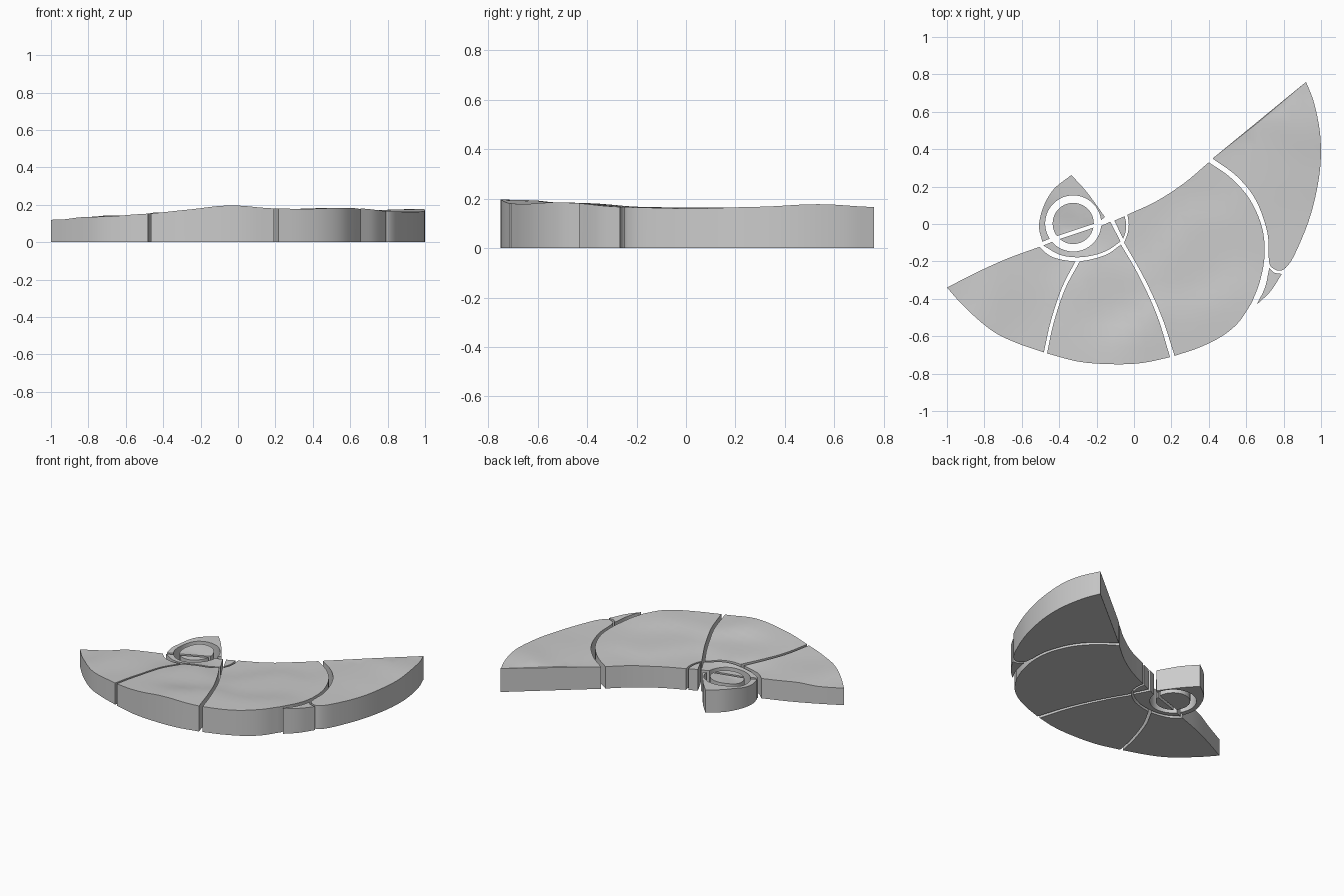
import bpy, bmesh, math
from mathutils import Vector
from mathutils.geometry import delaunay_2d_cdt

if "Cube" in bpy.data.objects:
    bpy.data.objects.remove(bpy.data.objects["Cube"])

# Height samples (x, y, z) of the gently rolling top surface
HILLS = [(-1, -.34, .12), (-.75, -.57, .135), (-.48, -.69, .15), (-.28, -.73, .174),
         (-.05, -.75, .2), (.2, -.71, .18), (.4, -.65, .177), (.57, -.52, .188),
         (.65, -.43, .18), (.79, -.27, .165), (.93, .0, .16), (1, .3, .166),
         (.99, .53, .18), (.92, .76, .165), (.42, .35, .155), (0, .05, .15),
         (-.33, .26, .16), (-.5, -.12, .14), (.35, -.2, .165), (-.2, -.4, .165),
         (-.6, -.4, .145), (.7, -.1, .165), (.7, .3, .165)]


def height(x, y):
    total = weight = 0
    for hx, hy, hz in HILLS:
        w = math.exp(-((x - hx) ** 2 + (y - hy) ** 2) / (2 * .11 ** 2)) + 1e-9
        total += w * hz
        weight += w
    return total / weight


def curve(*pts, n=5):
    """Smooth curve through the points (last point left to the next edge)."""
    p = [Vector(q) for q in pts]
    p = [2 * p[0] - p[1]] + p + [2 * p[-1] - p[-2]]
    out = []
    for a, b, c, d in zip(p, p[1:], p[2:], p[3:]):
        steps = n if len(pts) > 2 else 1
        for i in range(steps):
            t = i / steps
            out.append(.5 * (2 * b + (c - a) * t + (2 * a - 5 * b + 4 * c - d) * t * t
                             + (3 * b - a - 3 * c + d) * t ** 3))
    return out


def arc(r, a0, a1, n=28):
    """Arc about the eye centre, both ends included."""
    return [Vector((-.325 + r * math.cos(math.radians(a0 + (a1 - a0) * i / n)),
                    .003 + r * math.sin(math.radians(a0 + (a1 - a0) * i / n))))
            for i in range(n + 1)]


def inside(x, y, poly):
    hit = False
    for a, b in zip(poly, poly[1:] + poly[:1]):
        if (a.y > y) != (b.y > y) and x < a.x + (y - a.y) * (b.x - a.x) / (b.y - a.y):
            hit = not hit
    return hit


def slab(name, *edges, step=.06):
    """Flat-bottomed plate with the given outline and a rolling top."""
    poly = [p for e in edges for p in e]
    n = len(poly)
    pts = list(poly)
    for i in range(-17, 18):
        for j in range(-17, 18):
            x, y = i * step, j * step
            if inside(x, y, poly) and min((p - Vector((x, y))).length for p in poly) > .025:
                pts.append(Vector((x, y)))
    rim = [(i, (i + 1) % n) for i in range(n)]
    verts, _, faces, *_ = delaunay_2d_cdt(pts, rim, [], 1, 1e-5)
    bm = bmesh.new()
    top = [bm.verts.new((v.x, v.y, height(v.x, v.y))) for v in verts]
    for f in faces:
        c = sum((verts[i] for i in f), Vector((0, 0))) / len(f)
        if inside(c.x, c.y, poly):
            bm.faces.new([top[i] for i in f])
    bmesh.ops.delete(bm, geom=[v for v in bm.verts if not v.link_faces], context='VERTS')
    ext = bmesh.ops.extrude_face_region(bm, geom=bm.faces[:], use_keep_orig=True)
    for v in ext['geom']:
        if isinstance(v, bmesh.types.BMVert):
            v.co.z = 0
    bmesh.ops.recalc_face_normals(bm, faces=bm.faces[:])
    mesh = bpy.data.meshes.new(name)
    bm.to_mesh(mesh)
    bm.free()
    ob = bpy.data.objects.new(name, mesh)
    bpy.context.collection.objects.link(ob)
    bpy.ops.object.select_all(action='DESELECT')
    ob.select_set(True)
    bpy.context.view_layer.objects.active = ob
    bpy.ops.object.shade_smooth_by_angle(angle=math.radians(25))


# Big crescent plates, left to right
slab("left_tip_plate",
     curve((-1, -.34), (-.85, -.263), (-.68, -.186), (-.505, -.122)),
     curve((-.505, -.122), (-.45, -.17), (-.38, -.192), (-.313, -.2)),
     curve((-.313, -.2), (-.385, -.34), (-.445, -.52), (-.482, -.686)),
     curve((-.482, -.686), (-.63, -.635), (-.76, -.57), (-.9, -.45), (-1, -.34)))

slab("lower_plate",
     curve((-.29, -.2), (-.22, -.187), (-.14, -.16), (-.07, -.11)),
     curve((-.07, -.11), (.02, -.265), (.12, -.48), (.193, -.712)),
     curve((.193, -.712), (.05, -.742), (-.1, -.75), (-.29, -.737), (-.465, -.692)),
     curve((-.465, -.692), (-.43, -.53), (-.37, -.35), (-.29, -.2)))

slab("middle_plate",
     curve((-.035, .05), (.12, .122), (.27, .22), (.4, .33)),
     curve((.4, .33), (.52, .245), (.62, .13), (.685, -.02), (.698, -.17), (.672, -.31), (.63, -.42)),
     curve((.63, -.42), (.56, -.525), (.47, -.6), (.35, -.66), (.217, -.705)),
     curve((.217, -.705), (.15, -.5), (.06, -.3), (-.053, -.1)),
     curve((-.053, -.1), (-.034, -.05), (-.028, 0), (-.035, .05)))

slab("right_tip_plate",
     curve((.42, .35), (.92, .76)),
     curve((.92, .76), (.965, .64), (.997, .46), (.992, .27), (.945, .05), (.87, -.14), (.82, -.225),
           (.775, -.25), (.73, -.225), (.72, -.18)),
     curve((.72, -.18), (.712, -.04), (.65, .13), (.55, .255), (.42, .35)))

slab("tail_wedge",
     curve((.723, -.235), (.75, -.26), (.79, -.267)),
     curve((.79, -.267), (.73, -.36), (.655, -.432)),
     curve((.655, -.432), (.7, -.34), (.723, -.235)))

# Eye: teardrop lid, lower lid and split pupil disc
slab("upper_lid",
     curve((-.49, -.095), (-.508, -.01), (-.485, .09), (-.43, .185), (-.335, .262)),
     curve((-.335, .262), (-.26, .18), (-.2, .1), (-.145, .022)),
     arc(.15, 7, 213), step=.04)

slab("lower_lid",
     arc(.15, 221, 355),
     curve((-.127, .012), (-.072, -.093)),
     curve((-.072, -.093), (-.14, -.14), (-.22, -.168), (-.31, -.178), (-.4, -.163), (-.485, -.115)),
     [Vector((-.485, -.115))], step=.04)

slab("upper_pupil", arc(.11, -1, 218), step=.04)
slab("lower_pupil", arc(.11, 229, 348), step=.04)

# Small sliver beside the eye
slab("eye_corner",
     curve((-.105, .018), (-.05, .042)),
     curve((-.05, .042), (-.042, 0), (-.045, -.04), (-.058, -.08)),
     curve((-.058, -.08), (-.105, .018)))
